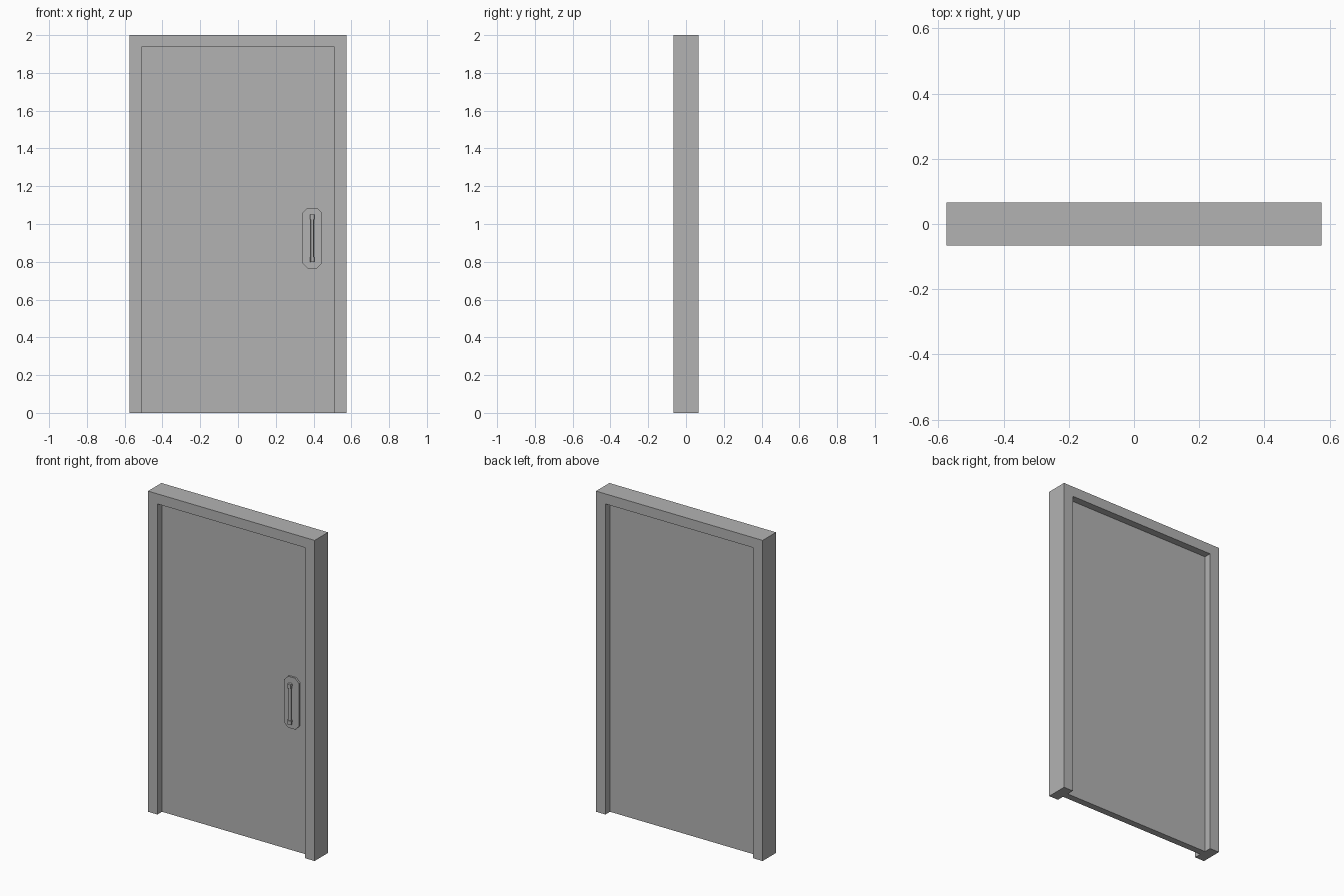
import bpy, bmesh, math
from mathutils import Matrix

if "Cube" in bpy.data.objects:
    bpy.data.objects.remove(bpy.data.objects["Cube"])

grey = bpy.data.materials.new("plain_grey")
grey.diffuse_color = (0.45, 0.45, 0.45, 1)
grey.use_nodes = True
grey.node_tree.nodes["Principled BSDF"].inputs["Base Color"].default_value = grey.diffuse_color


def finish(name, bm):
    bmesh.ops.recalc_face_normals(bm, faces=bm.faces)
    mesh = bpy.data.meshes.new(name)
    bm.to_mesh(mesh)
    bm.free()
    mesh.materials.append(grey)
    ob = bpy.data.objects.new(name, mesh)
    bpy.context.collection.objects.link(ob)
    return ob


def extrude_profile(name, points, y0, y1):
    """Extrude an x/z outline from y0 to y1."""
    bm = bmesh.new()
    face = bm.faces.new([bm.verts.new((x, y0, z)) for x, z in points])
    ret = bmesh.ops.extrude_face_region(bm, geom=[face])
    moved = [v for v in ret["geom"] if isinstance(v, bmesh.types.BMVert)]
    bmesh.ops.translate(bm, verts=moved, vec=(0, y1 - y0, 0))
    return finish(name, bm)


def cylinder(name, radius, length, centre, along_y=False):
    bm = bmesh.new()
    rot = Matrix.Rotation(math.pi / 2, 4, 'X') if along_y else Matrix()
    bmesh.ops.create_cone(bm, cap_ends=True, segments=12, radius1=radius, radius2=radius,
                          depth=length, matrix=Matrix.Translation(centre) @ rot)
    ob = finish(name, bm)
    bpy.ops.object.select_all(action='DESELECT')
    ob.select_set(True)
    bpy.context.view_layer.objects.active = ob
    bpy.ops.object.shade_smooth_by_angle()
    return ob


# Frame: two jambs and a head in one outline
W, H, D = 0.575, 2.0, 0.066
w, h, d = 0.51, 1.937, 0.021
extrude_profile("door_frame", [(-W, 0), (-w, 0), (-w, h), (w, h), (w, 0),
                               (W, 0), (W, H), (-W, H)], -D, D)

# Door leaf recessed on both sides
extrude_profile("door_leaf", [(-w, 0), (w, 0), (w, h), (-w, h)], -d, d)

# Handle plate with chamfered corners
cx, cz, px, pz, c = 0.393, 0.925, 0.051, 0.16, 0.026
plate = [(px - c, -pz), (px, -pz + c), (px, pz - c), (px - c, pz),
         (c - px, pz), (-px, pz - c), (-px, c - pz), (c - px, -pz)]
extrude_profile("handle_plate", [(cx + x, cz + z) for x, z in plate], -0.033, -d)

# Pull handle: bar, end collars and posts
bar_y = -0.051
cylinder("handle_bar", 0.009, 0.25, (cx, bar_y, cz))
for side, label in ((-1, "lower"), (1, "upper")):
    z = cz + side * 0.113
    cylinder(label + "_handle_collar", 0.013, 0.026, (cx, bar_y, z))
    cylinder(label + "_handle_post", 0.008, 0.022, (cx, -0.041, z), along_y=True)
